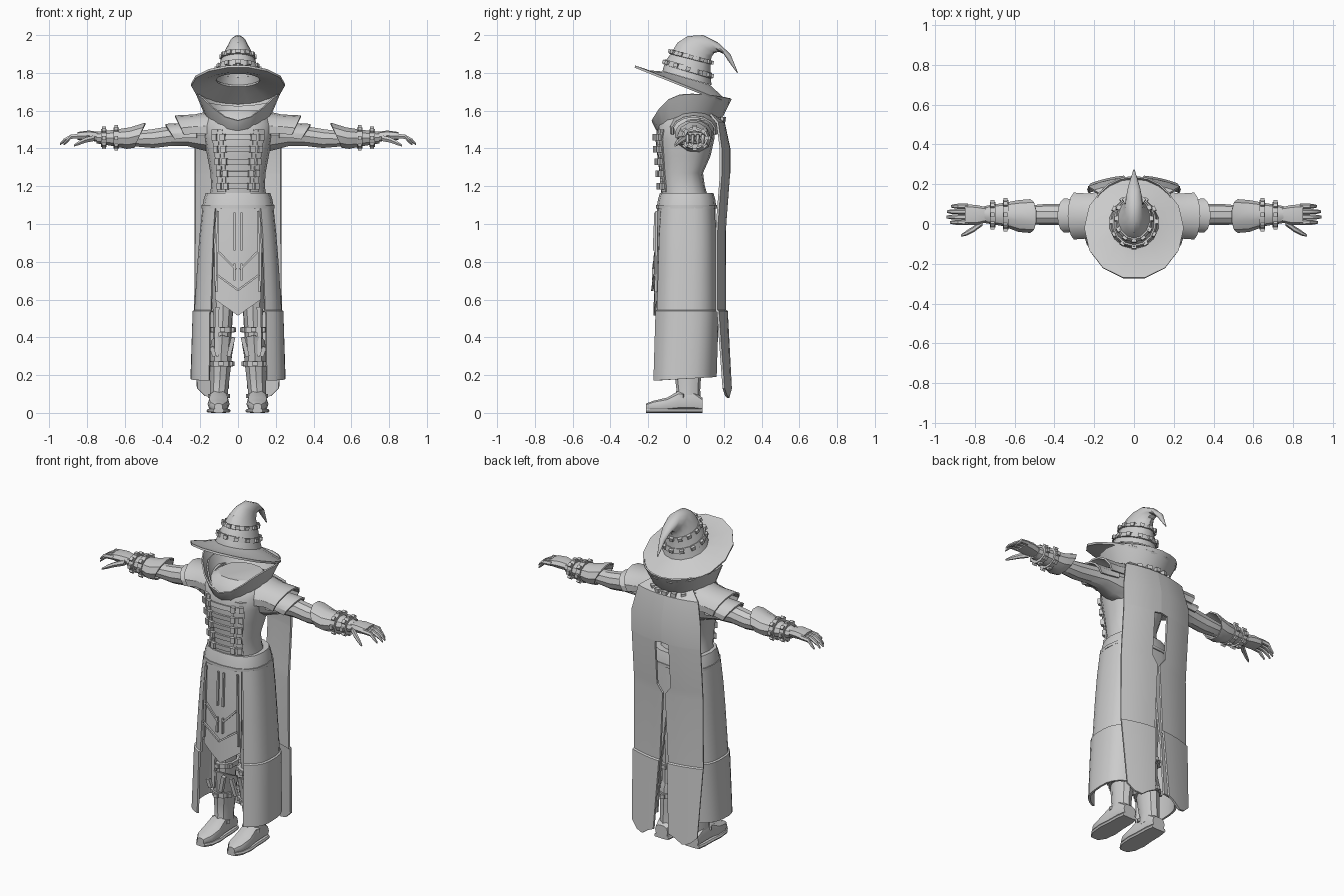
import bpy, bmesh, math
from mathutils import Vector as V, Matrix

if "Cube" in bpy.data.objects:
    bpy.data.objects.remove(bpy.data.objects["Cube"])

grey = bpy.data.materials.new("plain_grey")
grey.use_nodes = True
grey.diffuse_color = (0.6, 0.6, 0.6, 1)
grey.node_tree.nodes["Principled BSDF"].inputs["Base Color"].default_value = (0.6, 0.6, 0.6, 1)
parts = []


def build(name, bm, mirror=False, thick=0):
    bmesh.ops.recalc_face_normals(bm, faces=bm.faces)
    if thick:
        bmesh.ops.solidify(bm, geom=bm.faces[:], thickness=thick)
        bmesh.ops.recalc_face_normals(bm, faces=bm.faces)
    me = bpy.data.meshes.new(name)
    bm.to_mesh(me)
    bm.free()
    me.materials.append(grey)
    ob = bpy.data.objects.new(name, me)
    bpy.context.collection.objects.link(ob)
    if mirror:
        ob.modifiers.new("mirror", 'MIRROR').use_clip = True
    parts.append(ob)


def skin(name, rows, closed=True, caps=True, **kw):
    """Surface through rows of points."""
    bm = bmesh.new()
    vs = [[bm.verts.new(p) for p in r] for r in rows]
    n = len(vs[0])
    for r, s in zip(vs, vs[1:]):
        for i in range(n if closed else n - 1):
            j = (i + 1) % n
            bm.faces.new((r[i], r[j], s[j], s[i]))
    if closed and caps:
        bm.faces.new(vs[0])
        bm.faces.new(vs[-1])
    build(name, bm, **kw)


def at(c, a, b, deg, p=1):
    s, k = math.sin(math.radians(deg)), math.cos(math.radians(deg))
    return V(c) + V(a) * math.copysign(abs(k) ** p, k) + V(b) * math.copysign(abs(s) ** p, s)


def ring(f, n=14, t0=0, t1=360, p=1):
    steps = n if t1 - t0 == 360 else n - 1
    return [at(*f, t0 + (t1 - t0) * i / steps, p) for i in range(n)]


def oval(yf, zf, yb, zb, w, cx=0):
    """Frame of an upright ring from its front and back points."""
    return (V((cx, (yf + yb) / 2, (zf + zb) / 2)), V((0, (yf - yb) / 2, (zf - zb) / 2)), V((w, 0, 0)))


def hoop(x, y0, y1, z0, z1, lean=0):
    """Frame of a ring around the arm."""
    return (V((x, (y0 + y1) / 2, (z0 + z1) / 2)), V((0, (y0 - y1) / 2, 0)), V((lean, 0, (z1 - z0) / 2)))


def box(bm, centre, x, y, z, size):
    m = Matrix((x, y, z)).transposed().to_4x4()
    bmesh.ops.create_cube(bm, size=1, matrix=Matrix.Translation(centre) @ m @ Matrix.Diagonal((*size, 1)))


def studs(name, frames, angles, size, **kw):
    bm = bmesh.new()
    for f in frames:
        for d in angles:
            tan = (at(*f, d + 2) - at(*f, d - 2)).normalized()
            up = f[1].cross(f[2]).normalized()
            box(bm, at(*f, d), tan, up, tan.cross(up), size)
    build(name, bm, **kw)


def bars(name, ends, width, depth, **kw):
    bm = bmesh.new()
    for p, q in ends:
        d = V(q) - V(p)
        x = d.normalized()
        y = V((0, -1, 0)).cross(x).normalized()
        box(bm, (V(p) + V(q)) / 2, x, y, x.cross(y), (d.length, width, depth))
    build(name, bm, **kw)


# Hat: curled crown, drooping brim, studded bands
crown = [oval(*r) for r in (
    (-.125, 1.81, .135, 1.735, .125), (-.11, 1.86, .13, 1.79, .107), (-.075, 1.91, .13, 1.85, .086),
    (-.045, 1.96, .135, 1.885, .064), (.01, 1.995, .15, 1.905, .048), (.09, 2.0, .175, 1.912, .04),
    (.17, 1.96, .2, 1.9, .03), (.235, 1.9, .222, 1.865, .017), (.275, 1.802, .27, 1.80, .003))]
skin("hat_crown", [ring(f) for f in crown], caps=False)
brim = [oval(-.12, 1.808, .13, 1.735, .12), oval(-.2, 1.815, .18, 1.69, .19), oval(-.275, 1.842, .235, 1.638, .25)]
skin("hat_brim", [ring(f, 14, 360 / 28, 360 + 360 / 28) for f in brim], caps=False, thick=.012)
for nm, lo, hi in (("lower", oval(-.12, 1.845, .14, 1.77, .119), oval(-.112, 1.872, .137, 1.8, .11)),
                   ("upper", oval(-.092, 1.905, .137, 1.845, .094), oval(-.078, 1.925, .138, 1.865, .086))):
    skin("hat_band_" + nm, [ring(lo), ring(hi)], caps=False, thick=.008)
    mid = tuple((a + b) / 2 for a, b in zip(lo, hi))
    studs("hat_studs_" + nm, [mid], range(0, 360, 30), (.024, .02, .018))

# Popped collar with a V front, and an inner scarf
for nm, s, top, dip in (("collar", 1, 1.69, .14), ("scarf", .86, 1.65, .13)):
    rows = [[], [], []]
    for i in range(20):
        d = i * 18
        k = math.cos(math.radians(d))
        rim = top - (dip * k ** 3 if k > 0 else .025 * k * k)
        lo = at((0, .01, 1.505 - .02 * k), (0, -.14 * s, 0), (.125 * s, 0, 0), d)
        hi = at((0, .03, rim), (0, -.205 * s, 0), (.215 * s, 0, 0), d)
        rows[0].append(lo)
        rows[1].append(lo.lerp(hi, .5) + V((0, 0, -.015)))
        rows[2].append(hi)
    skin(nm, rows, caps=False, thick=.008)

# Torso and belt
body = ((1.15, -.13, .115, .15), (1.2, -.135, .1, .142), (1.27, -.14, .09, .146), (1.36, -.152, .13, .163),
        (1.45, -.162, .15, .18), (1.52, -.15, .155, .19), (1.57, -.125, .16, .17), (1.6, -.09, .14, .12))
skin("torso", [ring(oval(f, z, b, z, w), 16, p=.85) for z, f, b, w in body])
belt = ((1.09, -.155, .16, .19), (1.13, -.148, .155, .182), (1.165, -.138, .145, .17))
skin("belt", [ring(oval(f, z, b, z, w), 16, p=.8) for z, f, b, w in belt])
skin("belt_rim", [ring(oval(f, z, b, z, w), 16, p=.8) for z, f, b, w in
                  ((1.083, -.158, .163, .193), (1.1, -.158, .163, .193))])

# Laced corset front: straps with buckles
def chest(z, out):
    for (z0, f0, b0, w0), (z1, f1, b1, w1) in zip(body, body[1:]):
        if z0 <= z <= z1:
            t = (z - z0) / (z1 - z0)
            m = lambda a, b: a + (b - a) * t
            return oval(m(f0, f1) - out, z, m(b0, b1), z, m(w0, w1) + out)

levels = [1.2, 1.265, 1.33, 1.395, 1.46]
for i, z in enumerate(levels):
    skin(f"corset_strap_{i}", [ring(chest(z - .014, .012), 8, -34, 34, .85), ring(chest(z + .014, .012), 8, -34, 34, .85)],
         closed=False, thick=.01)
studs("corset_buckles", [chest(z, .016) for z in levels], (-38, -24, 24, 38), (.026, .034, .024))
studs("corset_studs", [chest(z + .032, .008) for z in levels], (-36, 36), (.022, .018, .02))
skin("corset_placket", [ring(chest(z, .006), 5, 22, 44, .85) for z in (1.17, 1.27, 1.36, 1.45, 1.5)],
     closed=False, thick=.01, mirror=True)

# Long coat skirts, open in front and slit behind
coat = ((1.09, -.15, .155, .188, 33, 180), (.95, -.16, .16, .203, 33, 180), (.8, -.165, .163, .215, 32, 178),
        (.545, -.172, .168, .232, 31, 174), (.54, -.18, .174, .241, 31, 174), (.19, -.19, .165, .252, 30, 168))
skin("coat_skirt", [ring(oval(f, z - (.02 if z < .3 else 0), b, z, w), 12, t0, t1, .72) for z, f, b, w, t0, t1 in coat],
     closed=False, thick=.012, mirror=True)

# Pointed front panel with trim and chevrons
rows = []
for z, y, w, drop in ((1.09, -.152, .115, 0), (.95, -.162, .122, 0), (.8, -.167, .125, 0), (.6, -.172, .122, .085)):
    rows.append([(w * t, y + .02 * t * t, z - drop * (1 - abs(t))) for t in (-1, -.5, 0, .5, 1)])
skin("front_panel", rows, closed=False, thick=.012)
bars("panel_trim", [((.012, -.171, .76), (.1, -.163, .85)), ((.0, -.178, .65), (.11, -.168, .73)),
                    ((.018, -.17, .86), (.018, -.162, 1.06)), ((.018, -.175, .7), (.018, -.172, .79)),
                    ((.105, -.156, 1.07), (.114, -.16, .64))], .01, .012, mirror=True)

# Back cape with a window and a slit
cape = ((1.585, .15, 0, .14), (1.54, .205, 0, .2), (1.4, .235, 0, .23), (1.27, .235, 0, .23), (1.262, .235, .045, .23),
        (1.0, .215, .045, .23), (.95, .212, .008, .23), (.545, .212, .028, .232), (.54, .222, .028, .236), (.13, .245, .05, .218))
rows = []
for z, y, s, w in cape:
    rows.append([])
    for t, jag in ((0, 0), (.25, -.02), (.5, -.05), (.75, -.04), (1, 0)):
        x = s + (w - s) * t
        rows[-1].append((x, y - .045 * (x / .23) ** 2, z + (jag if z < .2 else 0)))
skin("cape", rows, closed=False, thick=.012, mirror=True)
studs("cape_studs", [oval(-.17, 1.57, .2, 1.555, .18)], range(112, 260, 17), (.028, .022, .024))

# Arms: sleeve, layered shoulder guards, gauntlet, straps
sleeve = ((.12, -.06, .14, 1.37, 1.57), (.2, -.05, .13, 1.39, 1.55), (.27, -.025, .12, 1.41, 1.53),
          (.36, -.005, .1, 1.41, 1.52), (.45, -.005, .1, 1.4, 1.505), (.56, .0, .09, 1.41, 1.49))
skin("sleeve", [ring(hoop(*r), 10) for r in sleeve], mirror=True)
for nm, rs in (("inner", ((.14, -.09, .17, 1.4, 1.6), (.23, -.075, .155, 1.42, 1.58), (.295, -.08, .16, 1.41, 1.575, .038))),
               ("outer", ((.22, -.06, .14, 1.4, 1.55), (.28, -.04, .125, 1.41, 1.535), (.345, -.045, .13, 1.4, 1.53, .04)))):
    skin("shoulder_guard_" + nm, [ring(hoop(*r), 9, -15, 195) for r in rs], closed=False, thick=.01, mirror=True)
skin("gauntlet", [ring(hoop(*r), 10) for r in (
    (.52, -.045, .125, 1.4, 1.54, -.03), (.58, -.04, .12, 1.395, 1.515, -.01), (.66, -.01, .105, 1.41, 1.5),
    (.75, .005, .09, 1.425, 1.49))], caps=False, thick=.008, mirror=True)
for i, x in enumerate((.645, .71)):
    f = (x, -.028 + i * .01, .12 - i * .01, 1.398 + i * .008, 1.513 - i * .008)
    skin(f"wrist_strap_{i}", [ring(hoop(f[0] + d, *f[1:]), 10) for d in (-.014, .014)], mirror=True)
    studs(f"wrist_studs_{i}", [hoop(*f)], range(0, 360, 45), (.022, .02, .02), mirror=True)

# Hands
skin("palm", [ring(hoop(*r), 8, p=.8) for r in ((.72, .015, .08, 1.435, 1.485), (.79, -.005, .095, 1.44, 1.495),
                                              (.85, -.005, .1, 1.445, 1.487))], mirror=True)
for i, tip in enumerate((.925, .943, .94, .92)):
    y = .008 + .027 * i
    path = ((.835, 1.466, .014), (.885, 1.462, .013), (tip - .02, 1.442, .011), (tip, 1.422, .006))
    skin(f"finger_{i}", [ring(hoop(x, y - r, y + r, z - r, z + r), 6) for x, z, r in path], mirror=True)
skin("thumb", [ring(hoop(x, y - r, y + r, z - r, z + r), 6) for x, y, z, r in (
    (.76, .01, 1.455, .018), (.805, -.025, 1.445, .016), (.84, -.045, 1.43, .013), (.868, -.058, 1.415, .006))], mirror=True)

# Legs, tall boots, straps and feet
skin("leg", [ring(oval(f, z, b, z, w, cx), 10) for z, f, b, w, cx in (
    (1.1, -.09, .1, .085, .085), (.8, -.08, .1, .075, .083), (.5, -.06, .08, .052, .08), (.3, -.05, .075, .048, .09))], mirror=True)
skin("boot_shaft", [ring(oval(*r), 10) for r in (
    (-.09, .41, .08, .33, .064, .083), (-.075, .33, .085, .3, .06, .088), (-.06, .2, .08, .2, .055, .095),
    (-.05, .12, .075, .12, .05, .1), (-.07, .06, .08, .06, .05, .1))], caps=False, thick=.008, mirror=True)
for i, z in enumerate((.26, .44)):
    f = (-.08, z, .092, z, .066, .09 - i * .008)
    skin(f"leg_strap_{i}", [ring(oval(f[0], z + d, f[2], z + d, *f[4:]), 10) for d in (-.014, .014)], mirror=True)
    studs(f"leg_studs_{i}", [oval(*f)], range(0, 360, 60), (.024, .022, .018), mirror=True)
bars("knee_spike", [((.05, -.09, .3), (.025, -.1, .4)), ((.125, -.08, .3), (.14, -.085, .35)),
                    ((.115, -.065, .3), (.11, -.07, .56))], .022, .02, mirror=True)
foot = ((.088, .042, .08), (.04, .05, .12), (-.04, .052, .118), (-.1, .058, .082), (-.17, .05, .066), (-.212, .022, .05))
skin("foot", [ring(((.103, y, h / 2 + .005), (w, 0, 0), (0, 0, h / 2 - .005)), 10, p=.75) for y, w, h in foot], mirror=True)
skin("sole", [ring(((.103, y, .011), (w + .006, 0, 0), (0, 0, .011)), 8, 45, 405, p=.3) for y, w, h in foot], mirror=True)
studs("ankle_studs", [oval(-.055, .09, .08, .09, .054, .1)], (60, 300), (.02, .02, .016), mirror=True)

# Soft shading with crisp edges
for ob in bpy.context.selected_objects:
    ob.select_set(False)
for ob in parts:
    ob.select_set(True)
bpy.context.view_layer.objects.active = parts[0]
bpy.ops.object.shade_smooth_by_angle(angle=math.radians(32))
